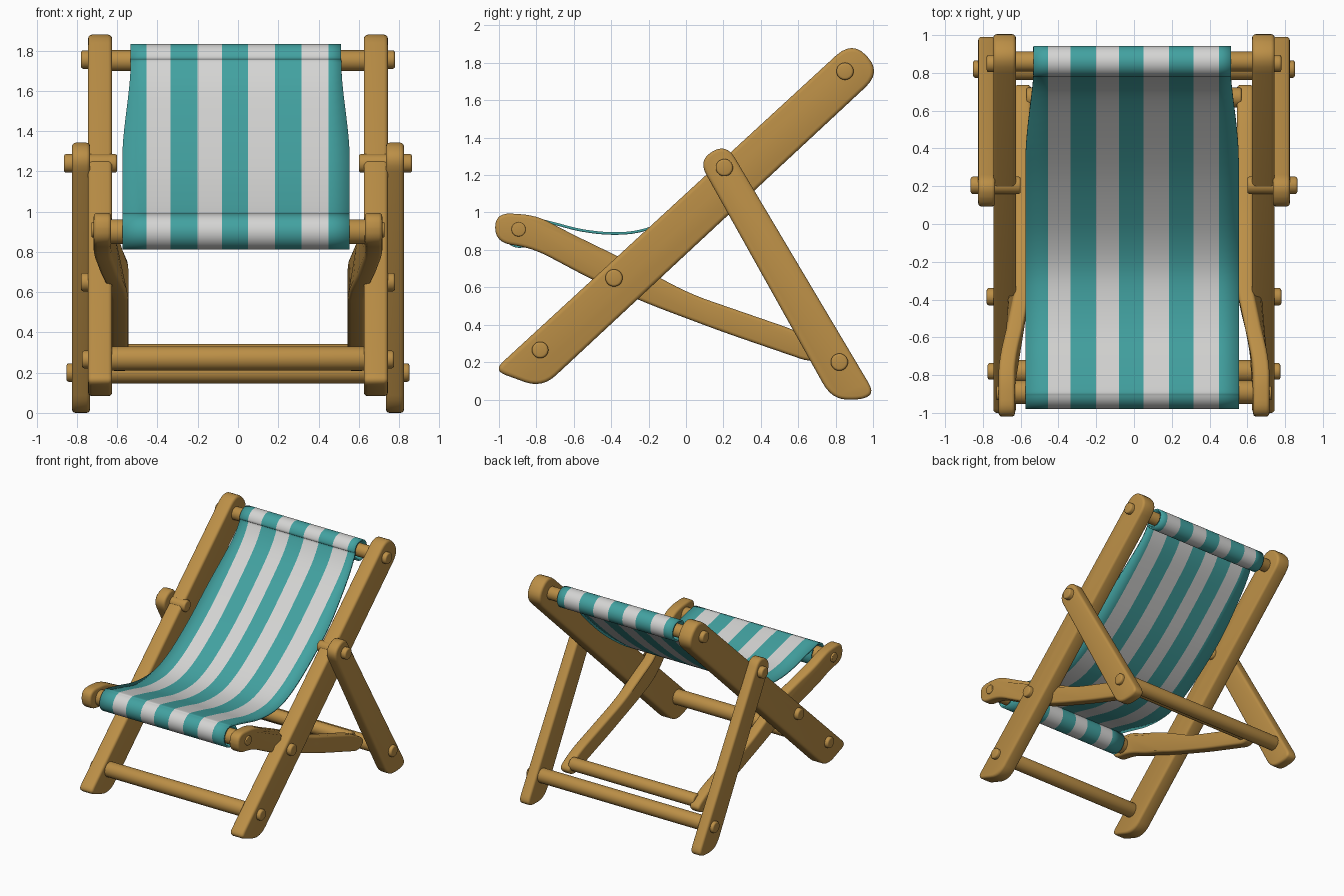
import bpy, bmesh, math
from mathutils import Vector

if "Cube" in bpy.data.objects:
    bpy.data.objects.remove(bpy.data.objects["Cube"])


def material(name, rgb):
    m = bpy.data.materials.new(name)
    m.diffuse_color = (*rgb, 1)
    m.use_nodes = True
    m.node_tree.nodes["Principled BSDF"].inputs["Base Color"].default_value = m.diffuse_color
    return m


WOOD = material("honey wood", (0.50, 0.275, 0.062))
TEAL = material("teal canvas", (0.055, 0.36, 0.355))
WHITE = material("white canvas", (0.66, 0.66, 0.65))


def finish(name, bm, mats, mirror=False):
    bmesh.ops.recalc_face_normals(bm, faces=bm.faces[:])
    me = bpy.data.meshes.new(name)
    bm.to_mesh(me)
    bm.free()
    ob = bpy.data.objects.new(name, me)
    bpy.context.collection.objects.link(ob)
    for m in mats:
        me.materials.append(m)
    bpy.context.view_layer.objects.active = ob
    ob.select_set(True)
    bpy.ops.object.shade_smooth_by_angle(angle=math.radians(40))
    ob.select_set(False)
    if mirror:
        ob.modifiers.new("mirror", 'MIRROR')
    return ob


def fillet(corners, steps=6):
    """Round each (y, z, radius) corner of a closed outline."""
    out = []
    n = len(corners)
    for i, (y, z, r) in enumerate(corners):
        p = Vector((y, z))
        a = Vector(corners[i - 1][:2]) - p
        b = Vector(corners[(i + 1) % n][:2]) - p
        a = p + a.normalized() * min(r, a.length * 0.48)
        b = p + b.normalized() * min(r, b.length * 0.48)
        for k in range(steps + 1):
            t = k / steps
            out.append(a * (1 - t) ** 2 + p * 2 * t * (1 - t) + b * t * t)
    return out


def extrude(name, pts, x0, x1, bevel, mirror, shift=None):
    """Extrude a side outline along x and round its rims."""
    bm = bmesh.new()
    near = [bm.verts.new((x0, p[0], p[1])) for p in pts]
    far = [bm.verts.new((x1, p[0], p[1])) for p in pts]
    caps = [bm.faces.new(near), bm.faces.new(far)]
    n = len(pts)
    for i in range(n):
        j = (i + 1) % n
        bm.faces.new((near[i], near[j], far[j], far[i]))
    bmesh.ops.recalc_face_normals(bm, faces=bm.faces[:])
    rims = {e for f in caps for e in f.edges}
    bmesh.ops.bevel(bm, geom=list(rims), offset=bevel, segments=3, profile=0.5,
                    affect='EDGES', clamp_overlap=False)
    if shift:
        for v in bm.verts:
            v.co.x += shift(v.co.y)
    return finish(name, bm, [WOOD], mirror)


def rod(name, y, z, r, x0, x1, mirror=False, bevel=0.012):
    pts = [(y + r * math.cos(a), z + r * math.sin(a))
           for a in (2 * math.pi * k / 28 for k in range(28))]
    return extrude(name, pts, x0, x1, bevel, mirror)


# Long back rails
extrude("back_rail", fillet([(-1.03, 0.155, 0.07), (-0.77, 0.06, 0.10),
                             (1.046, 1.75, 0.12), (0.89, 1.92, 0.12)]),
        0.625, 0.745, 0.02, True)

# Outer rear support legs
extrude("rear_leg", fillet([(0.065, 1.28, 0.09), (0.215, 1.37, 0.09),
                            (1.005, 0.04, 0.06), (0.95, 0.0, 0.06),
                            (0.78, 0.0, 0.10)]),
        0.735, 0.825, 0.018, True)


# Seat arms, splayed outwards over the rails at the front
def splay(y):
    t = min(1, max(0, (-0.30 - y) / 0.5))
    return 0.085 * t * t * (3 - 2 * t)


extrude("seat_arm", fillet([(-1.02, 1.0, 0.09), (-0.80, 0.985, 0.08),
                            (-0.62, 0.89, 0.08), (-0.25, 0.71, 0.12),
                            (0.02, 0.565, 0.12), (0.60, 0.365, 0.10),
                            (0.76, 0.27, 0.07), (0.68, 0.195, 0.07),
                            (0.20, 0.36, 0.12), (-0.20, 0.51, 0.12),
                            (-0.50, 0.64, 0.10), (-0.82, 0.81, 0.10),
                            (-1.02, 0.84, 0.09)]),
        0.545, 0.632, 0.018, True, splay)

# Cross bars
rod("front_cross_bar", -0.78, 0.27, 0.06, -0.66, 0.66)
rod("rear_cross_bar", 0.82, 0.205, 0.058, -0.76, 0.76)
rod("arm_cross_bar", 0.67, 0.29, 0.052, -0.57, 0.57)
rod("top_dowel", 0.86, 1.75, 0.052, -0.66, 0.66)
rod("front_dowel", -0.89, 0.90, 0.062, -0.65, 0.65)

# Bolt heads
rod("top_bolt", 0.85, 1.755, 0.046, 0.70, 0.78, True)
rod("leg_pivot_bolt", 0.205, 1.24, 0.046, 0.60, 0.865, True)
rod("arm_pivot_bolt", -0.385, 0.65, 0.046, 0.60, 0.78, True)
rod("front_bar_bolt", -0.78, 0.265, 0.044, 0.70, 0.775, True)
rod("rear_bar_bolt", 0.82, 0.20, 0.046, 0.78, 0.852, True)
rod("arm_end_bolt", -0.895, 0.91, 0.038, 0.69, 0.728, True, 0.006)


# Canvas sling: wraps the front dowel, sags, and wraps the top dowel
def arc(cy, cz, r, a0, a1, n):
    return [(cy + r * math.cos(math.radians(a0 + (a1 - a0) * k / n)),
             cz + r * math.sin(math.radians(a0 + (a1 - a0) * k / n)))
            for k in range(n + 1)]


def smooth_path(p, steps=4):
    p = [Vector(q) for q in p]
    out = []
    for i in range(len(p) - 1):
        a, b, c, d = p[max(i - 1, 0)], p[i], p[i + 1], p[min(i + 2, len(p) - 1)]
        for k in range(steps):
            t = k / steps
            out.append(0.5 * (2 * b + (c - a) * t + (2 * a - 5 * b + 4 * c - d) * t * t
                              + (3 * b - a - 3 * c + d) * t ** 3))
    return out + [p[-1]]


path = smooth_path(arc(-0.89, 0.90, 0.082, 405, 80, 16)
                   + [(-0.72, 0.945), (-0.56, 0.905), (-0.40, 0.888), (-0.25, 0.90),
                      (-0.10, 0.955), (0.06, 1.05), (0.27, 1.205), (0.50, 1.41),
                      (0.70, 1.61)]
                   + arc(0.86, 1.75, 0.076, 190, -150, 16))
STRIPES = [-0.455, -0.335, -0.20, -0.08, 0.05, 0.185, 0.315, 0.45]
bm = bmesh.new()
rows = []
for y, z in path:
    t = min(1, max(0, (z - 1.25) / 0.5))
    half = 0.565 - 0.042 * t * t * (3 - 2 * t)
    rows.append([bm.verts.new((x, y, z))
                 for x in [-half - 0.01] + STRIPES + [half - 0.01]])
for r0, r1 in zip(rows, rows[1:]):
    for i in range(9):
        f = bm.faces.new((r0[i], r0[i + 1], r1[i + 1], r1[i]))
        f.material_index = i % 2
sling = finish("canvas_sling", bm, [TEAL, WHITE])
solid = sling.modifiers.new("thickness", 'SOLIDIFY')
solid.thickness = 0.014
solid.offset = 0
